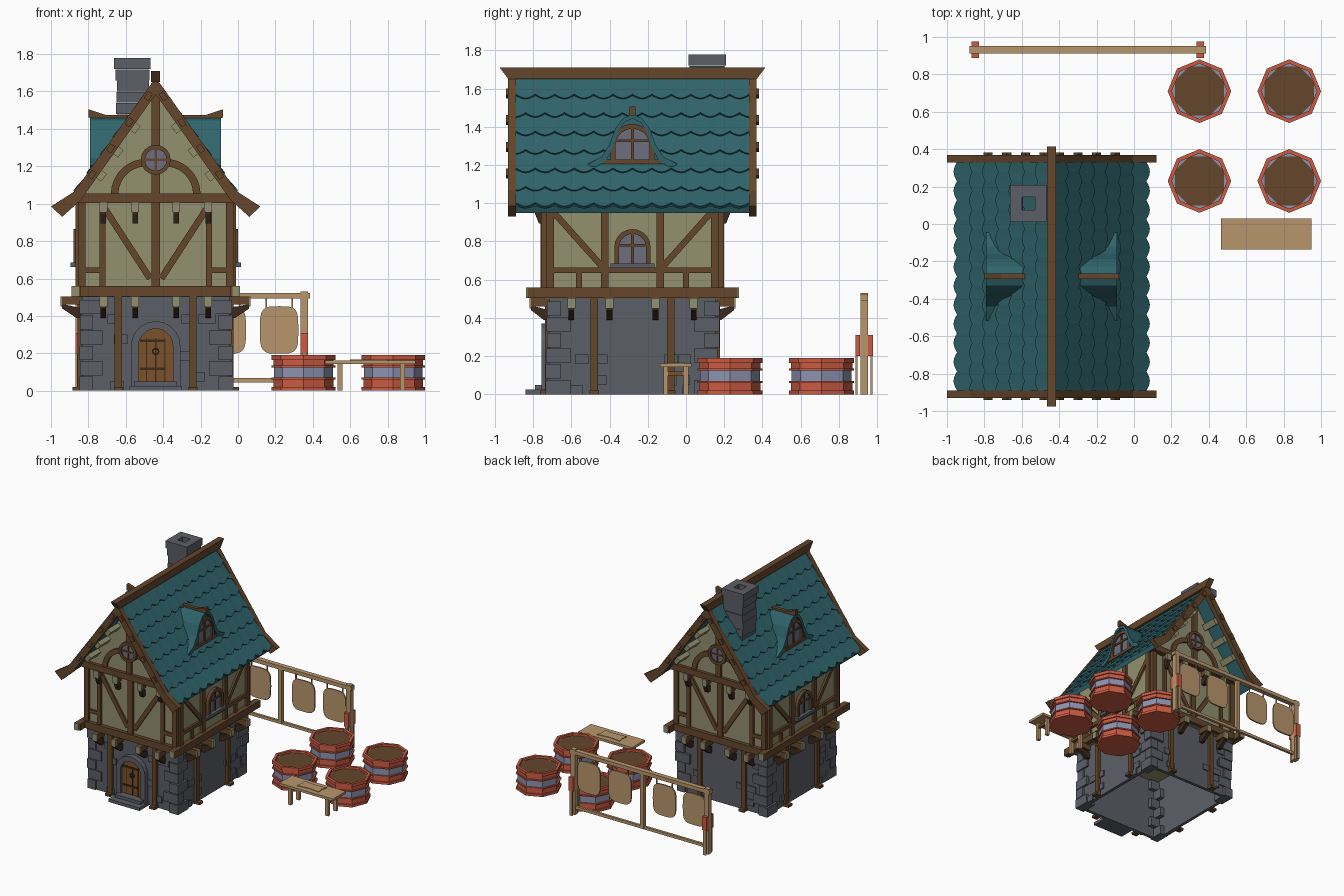
import bpy, bmesh, math, random
from mathutils import Matrix, Vector

random.seed(4)
if "Cube" in bpy.data.objects:
    bpy.data.objects.remove(bpy.data.objects["Cube"], do_unlink=True)

HOUSE = Vector((-0.44, -0.28, 0))


def material(name, code):
    srgb = [int(code[i:i + 2], 16) / 255 for i in (0, 2, 4)]
    rgba = [c / 12.92 if c < 0.04 else ((c + 0.055) / 1.055) ** 2.4 for c in srgb] + [1]
    m = bpy.data.materials.new(name)
    m.use_nodes = True
    m.diffuse_color = rgba
    m.node_tree.nodes["Principled BSDF"].inputs["Base Color"].default_value = rgba
    return m


TIMBER = material("timber brown", "64462B")
DARK = material("dark wood", "3B2A1B")
PLASTER = material("cream plaster", "92906F")
STONE = material("grey stone", "5C5F67")
TEAL = material("teal roof tile", "2F646B")
RED = material("red paint", "CB5B42")
BLUE = material("lavender paint", "8D93B0")
TAN = material("tan wood and hide", "B8966C")
DOOR = material("door wood", "7B512B")
GLASS = material("window glass", "6C6F7E")


def add(name, verts, faces, mat, k=None):
    """Make a mesh; k turns it in quarter turns around the house, None keeps world space."""
    bm = bmesh.new()
    vs = [bm.verts.new(v) for v in verts]
    for f in faces:
        bm.faces.new([vs[i] for i in f])
    bmesh.ops.recalc_face_normals(bm, faces=bm.faces)
    if k is not None:
        bm.transform(Matrix.Translation(HOUSE) @ Matrix.Rotation(k * math.pi / 2, 4, 'Z'))
    me = bpy.data.meshes.new(name)
    bm.to_mesh(me)
    bm.free()
    me.materials.append(mat)
    ob = bpy.data.objects.new(name, me)
    bpy.context.scene.collection.objects.link(ob)
    return ob


def place(p, d, axis):
    return {'x': (d, p[0], p[1]), 'y': (p[0], d, p[1]), 'z': (p[0], p[1], d)}[axis]


def prism(name, pts, d0, d1, mat, k=None, axis='y'):
    n = len(pts)
    verts = [place(p, d, axis) for d in (d0, d1) for p in pts]
    faces = [range(n), range(n, 2 * n)]
    faces += [(i, (i + 1) % n, n + (i + 1) % n, n + i) for i in range(n)]
    add(name, verts, faces, mat, k)


def ribbon(name, outer, inner, d0, d1, mat, k=None, axis='y'):
    verts = [place(p, d, axis) for a, b in zip(outer, inner) for p, d in ((a, d0), (a, d1), (b, d1), (b, d0))]
    tube(name, verts, mat, k)


def tube(name, verts, mat, k=None):
    """Skin a run of four-cornered sections."""
    last = len(verts) - 4
    faces = [(i + j, i + (j + 1) % 4, i + 4 + (j + 1) % 4, i + 4 + j) for i in range(0, last, 4) for j in range(4)]
    add(name, verts, faces + [(0, 1, 2, 3), range(last, last + 4)], mat, k)


def box(name, x, y, z, mat, k=None):
    prism(name, [(x[0], z[0]), (x[1], z[0]), (x[1], z[1]), (x[0], z[1])], y[0], y[1], mat, k)


def bar(name, a, b, width, d0, d1, mat, k=None):
    a, b = Vector(a), Vector(b)
    side = (b - a).orthogonal().normalized() * width / 2
    prism(name, [a + side, b + side, b - side, a - side], d0, d1, mat, k)


def arc(cx, cz, r, a0, a1, n):
    steps = [math.radians(a0 + (a1 - a0) * i / n) for i in range(n + 1)]
    return [(cx + r * math.cos(t), cz + r * math.sin(t)) for t in steps]


def arch(half, base, top):
    return [(half, base)] + arc(0, top - half, half, 0, 180, 10) + [(-half, base)]


def arched_window(name, half, base, top, face, k):
    ribbon(name + "_frame", arch(half, base, top), arch(half - .025, base, top - .025), face, face - .025, TIMBER, k)
    prism(name + "_glass", arch(half - .02, base, top - .02), face, face - .01, GLASS, k)
    box(name + "_mullion", (-.007, .007), (face - .018, face), (base, top - .02), TIMBER, k)
    middle = (base + top) / 2
    box(name + "_crossbar", (.02 - half, half - .02), (face - .018, face), (middle, middle + .014), TIMBER, k)


def joists(name, k, spots, face, reach, z):
    for u in spots:
        for s in (-1, 1):
            x = s * u
            box(name, (x - .02, x + .02), (-reach, -face), (z, z + .045), TIMBER, k)
            box(name + "_cap", (x - .021, x + .021), (-reach - .008, -reach), (z - .01, z + .045), PLASTER, k)
            knee = [(-face, z - .07), (-face, z - .02), (-reach + .02, z), (-reach, z), (-reach, z - .02), (-face - .03, z - .07)]
            prism(name + "_knee", knee, x - .015, x + .015, DARK, k, 'x')


# Ground floor stone shell, open below
corners = [(-1, -1), (1, -1), (1, 1), (-1, 1), (-1, -1)]
ribbon("stone_wall", [(x * .395, y * .435) for x, y in corners], [(x * .37, y * .41) for x, y in corners], 0, .5, STONE, 0, 'z')
for sx, sy in corners[:4]:
    for row in range(6):
        lx, ly = (.11, .06) if row % 2 else (.06, .11)
        z, out = row * .082, random.uniform(.008, .022)
        xs = sorted((sx * (.395 + out), sx * (.395 - lx)))
        ys = sorted((sy * (.435 + out), sy * (.435 - ly)))
        box("corner_stone", xs, ys, (z, z + .076), STONE, 0)
for k in range(4):
    face = .395 if k % 2 else .435
    for i in range(9):
        u, z = random.choice((-1, 1)) * random.uniform(.16, .31), random.choice((0, .05, .16, .25, .36))
        box("wall_stone", (u - .035, u + .035), (-face - .01, -face), (z, z + .05), STONE, k)
    for u in (-.2, .2):
        box("lower_post", (u - .019, u + .019), (-face - .022, -face), (0, .51), TIMBER, k)
        box("post_foot", (u - .024, u + .024), (-face - .05, -face), (0, .02), TIMBER, k)
    joists("floor_joist", k, (.12, .32) if k % 2 else (.11, .28), face, .5 if k % 2 else .53, .46)

# Door, surround and steps
prism("door", arch(.095, .04, .335), -.45, -.43, DOOR, 0)
ribbon("door_surround", arch(.132, 0, .372), arch(.092, 0, .332), -.475, -.43, STONE, 0)
for u in (-.05, 0, .05):
    box("plank_gap", (u - .003, u + .003), (-.453, -.45), (.05, .28), DARK, 0)
for z in (.11, .26):
    box("door_strap", (-.085, .05), (-.456, -.45), (z, z + .015), DARK, 0)
ribbon("door_ring", arc(0, .21, .02, 0, 360, 10), arc(0, .21, .012, 0, 360, 10), -.462, -.45, DARK, 0)
box("lower_step", (-.14, .14), (-.56, -.43), (0, .025), STONE, 0)
box("upper_step", (-.115, .115), (-.51, -.43), (.025, .05), STONE, 0)

# Upper floor and gables
box("upper_wall", (-.41, .41), (-.46, .46), (.5, 1.04), PLASTER, 0)
prism("gable_wall", [(-.41, 1.03), (.41, 1.03), (0, 1.6)], -.48, .48, PLASTER, 0)
for k in (1, 3):
    box("side_sill", (-.55, .55), (-.45, -.4), (.505, .56), TIMBER, k)
    for s in (-1, 1):
        box("sill_cap", sorted((s * .55, s * .557)), (-.45, -.41), (.505, .56), PLASTER, k)
        for u in (.43, .145):
            bar("side_post", (s * u, .56), (s * u, 1.04), .04, -.43, -.4, TIMBER, k)
        bar("side_brace", (s * .41, .95), (s * .16, .67), .033, -.425, -.4, TIMBER, k)
        bar("short_post", (s * .28, .56), (s * .28, .65), .03, -.425, -.4, TIMBER, k)
    bar("side_rail", (-.45, .65), (.45, .65), .03, -.428, -.4, TIMBER, k)
    arched_window("side_window", .095, .68, .865, -.415, k)
    box("window_ledge", (-.115, .115), (-.455, -.41), (.662, .685), STONE, k)

for k in (0, 2):
    box("front_sill", (-.41, .41), (-.49, -.44), (.505, .56), TIMBER, k)
    box("gable_beam", (-.43, .43), (-.505, -.44), (1.005, 1.055), TIMBER, k)
    bar("king_post", (0, .56), (0, 1.02), .045, -.48, -.45, TIMBER, k)
    bar("gable_post", (0, 1.05), (0, 1.6), .045, -.498, -.47, TIMBER, k)
    joists("gable_joist", k, (.11, .28), .46, .51, .965)
    for s in (-1, 1):
        bar("corner_post", (s * .395, .56), (s * .395, 1.02), .04, -.478, -.44, TIMBER, k)
        bar("wall_post", (s * .285, .56), (s * .285, 1.02), .032, -.475, -.45, TIMBER, k)
        bar("wall_brace", (s * .27, .97), (s * .03, .6), .035, -.473, -.45, TIMBER, k)
        bar("wall_rail", (s * .4, .645), (s * .285, .645), .03, -.473, -.45, TIMBER, k)
        curves = [[(s * x, z) for x, z in arc(.05, 1.05, r, 0, 95, 8)] for r in (.19, .15)]
        ribbon("curved_brace", *curves, -.495, -.47, TIMBER, k)
        # Barge boards, purlins and pegs
        outer = [(s * .56, .985), (s * .435, 1.065), (0, 1.675)]
        inner = [(s * .5, .93), (s * .4, 1.02), (0, 1.585)]
        ribbon("barge_board", outer, inner, -.65, -.61, TIMBER, k)
        for i in range(3):
            x, z = s * (.11 + .09 * i), 1.405 - .128 * i
            bar("purlin", (x - s * .015, z + .02), (x + s * .015, z - .02), .035, -.615, -.46, PLASTER, k)
        for i in range(4):
            x, z = s * (.04 + .1 * i), 1.575 - .14 * i
            bar("board_peg", (x - s * .012, z + .018), (x + s * .012, z - .018), .03, -.662, -.64, TIMBER, k)
    # Round window
    ring = [arc(0, 1.235, r, 0, 360, 16) for r in (.08, .058)]
    ribbon("round_frame", *ring, -.515, -.47, TIMBER, k)
    prism("round_glass", ring[1][:-1], -.503, -.47, GLASS, k)
    bar("round_bar", (-.06, 1.235), (.06, 1.235), .013, -.51, -.47, TIMBER, k)
    bar("round_mullion", (0, 1.175), (0, 1.295), .013, -.51, -.47, TIMBER, k)

# Roof shell and scalloped tile courses
slope = [Vector((0, 1.65)), Vector((.43, 1.06)), Vector((.505, .985))]
upper = [(-p.x, p.y) for p in slope[:0:-1]] + [tuple(p) for p in slope]
ribbon("roof_shell", upper, [(x * .97, z - .035) for x, z in upper], -.61, .61, TEAL, 0)
FIRST = (slope[1] - slope[0]).length
TOTAL = FIRST + (slope[2] - slope[1]).length


def on_slope(s, lift):
    start, along = (slope[0], slope[1] - slope[0]) if s < FIRST else (slope[1], slope[2] - slope[1])
    along = along.normalized()
    p = start + along * (s if s < FIRST else s - FIRST)
    return p + Vector((-along.y, along.x)) * lift


COURSES, TILES, CUTS = 7, 12, 6
for side in (-1, 1):
    for row in range(COURSES):
        s0, s1 = TOTAL * row / COURSES, TOTAL * (row + 1) / COURSES
        verts = []
        for j in range(TILES * CUTS + 1):
            t = (j / CUTS + row * .5) % 1
            low = s1 - .012 + .026 * math.sin(math.pi * t)
            y = -.61 + 1.22 * j / (TILES * CUTS)
            for s, lift in ((s0, .003), (low, .014), (low, -.004), (s0, -.004)):
                p = on_slope(s, lift)
                verts.append((side * p.x, y, p.y))
        tube("tile_course", verts, TEAL, 0)
prism("ridge_beam", [(-.65, 1.65), (.65, 1.65), (.695, 1.71), (-.695, 1.71)], -.024, .024, TIMBER, 0, 'x')

# Dormers
bell = [(0, 1.465), (.05, 1.445), (.09, 1.39), (.12, 1.31), (.16, 1.245), (.235, 1.205)]
hood = [(-u, z) for u, z in bell[:0:-1]] + bell
for k in (1, 3):
    prism("dormer_body", hood, -.325, -.1, TEAL, k)
    ribbon("dormer_hood", hood, [(u * .86, z - .022) for u, z in hood], -.35, -.3, TEAL, k)
    arched_window("dormer_window", .115, 1.225, 1.415, -.32, k)
    box("dormer_ledge", (-.17, .17), (-.345, -.3), (1.205, 1.228), TIMBER, k)
    prism("dormer_ridge", [(-.36, 1.46), (-.36, 1.505), (-.27, 1.475), (-.13, 1.475), (-.13, 1.44)], -.015, .015, TIMBER, k, 'x')

# Chimney of stacked stone rings
for row in range(8):
    z, dx = 1.3 + row * .06, random.uniform(-.008, .008) - row * .001
    grow = .098 if row == 7 else random.uniform(.084, .092)
    rings = [[(-.115 + dx + x * r, .39 + y * r) for x, y in corners] for r in (grow, .035)]
    ribbon("chimney_course", *rings, z, z + .058, STONE, 0, 'z')

# Dye tubs
for cx in (.35, .83):
    for cy in (.23, .71):
        for z0, z1, r, m in ((0, .02, .17, RED), (.02, .06, .16, RED), (.06, .07, .17, RED),
                             (.07, .125, .157, BLUE), (.125, .135, .17, RED), (.135, .165, .16, RED)):
            prism("tub_band", arc(cx, cy, r, 0, 315, 7), z0, z1, m, None, 'z')
        rim = [arc(cx, cy, r, 0, 360, 8) for r in (.17, .148)]
        ribbon("tub_rim", *rim, .165, .19, RED, None, 'z')
        prism("tub_lining", arc(cx, cy, .148, 0, 315, 7), .16, .17, BLUE, None, 'z')
        prism("tub_contents", arc(cx, cy, .142, 22.5, 337.5, 7), .16, .174, TIMBER, None, 'z')

# Work bench
box("bench_top", (.465, .95), (-.135, .03), (.143, .163), TAN)
for x in (.545, .88):
    for y in (-.105, 0):
        box("bench_leg", (x - .014, x + .014), (y - .012, y + .012), (0, .145), TAN)
    box("bench_brace", (x - .01, x + .01), (-.105, 0), (.1, .12), DOOR)
scrap = [(.6, -.1), (.7, -.09), (.8, -.1), (.79, -.05), (.805, -.005), (.7, -.015), (.6, -.005), (.61, -.05)]
prism("bench_hide", scrap, .162, .168, TAN, None, 'z')

# Hide drying rack
for x in (-.85, .355):
    box("rack_post", (x - .02, x + .02), (.912, .952), (0, .53), TAN)
    for s in (-1, 1):
        y = .932 + s * .033
        box("rack_bracket", (x - .02, x + .02), (y - .012, y + .012), (.2, .31), RED)
        box("rack_prop", (x - .012, x + .012), (y + s * .006 - .005, y + s * .006 + .005), (0, .22), TAN)
box("rack_middle_post", (-.28, -.25), (.917, .947), (.05, .5), TAN)
box("rack_top_rail", (-.88, .385), (.912, .952), (.492, .522), TAN)
box("rack_bottom_rail", (-.87, .37), (.922, .942), (.045, .068), TAN)
for cx in (-.73, -.46, -.06, .22):
    outline = []
    for x, z in arc(0, 0, 1, 0, 345, 23):
        outline.append((cx + math.copysign(abs(x) ** .5, x) * .103, .325 + math.copysign(abs(z) ** .5, z) * .127))
    prism("drying_hide", outline, .926, .938, TAN)
    for s in (-1, 1):
        bar("hide_tie", (cx + s * .07, .44), (cx + s * .07, .495), .008, .928, .936, TAN)
